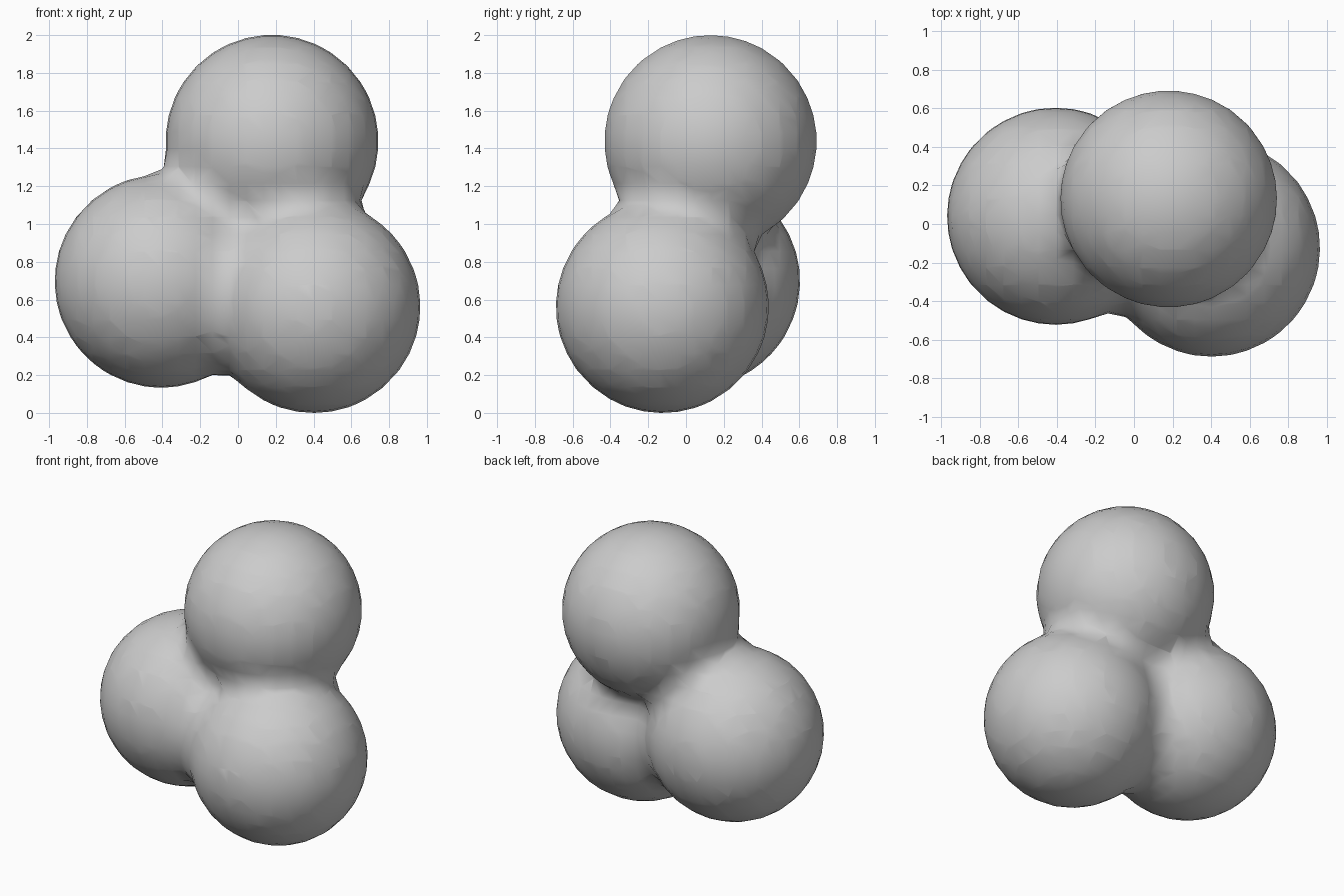
import bpy

if "Cube" in bpy.data.objects:
    bpy.data.objects.remove(bpy.data.objects["Cube"])

# three equal balls that melt softly into each other
RADIUS = 0.563            # visible ball radius
STIFF, THRESH = 9.5, 0.6  # high stiffness gives narrow blended necks
CENTRES = [(0.18, 0.13, 1.438),    # upper ball
           (-0.407, 0.04, 0.697),  # left ball
           (0.402, -0.125, 0.563)] # right ball

meta = bpy.data.metaballs.new("blend_source")
meta.resolution = meta.render_resolution = 0.09
meta.threshold = THRESH
influence = RADIUS / (1 - (THRESH / STIFF) ** (1 / 3)) ** 0.5
for c in CENTRES:
    ball = meta.elements.new(type='BALL')
    ball.co = c
    ball.radius = influence
    ball.stiffness = STIFF

source = bpy.data.objects.new("blend_source", meta)
bpy.context.collection.objects.link(source)
bpy.context.view_layer.update()

# turn the blended surface into a smooth mesh
deps = bpy.context.evaluated_depsgraph_get()
mesh = bpy.data.meshes.new_from_object(source.evaluated_get(deps))
mesh.name = "ball_cluster"
for p in mesh.polygons:
    p.use_smooth = True
cluster = bpy.data.objects.new("ball_cluster", mesh)
bpy.context.collection.objects.link(cluster)
bpy.data.objects.remove(source)

# stand it on the ground
low = min(v.co.z for v in mesh.vertices)
for v in mesh.vertices:
    v.co.z -= low
